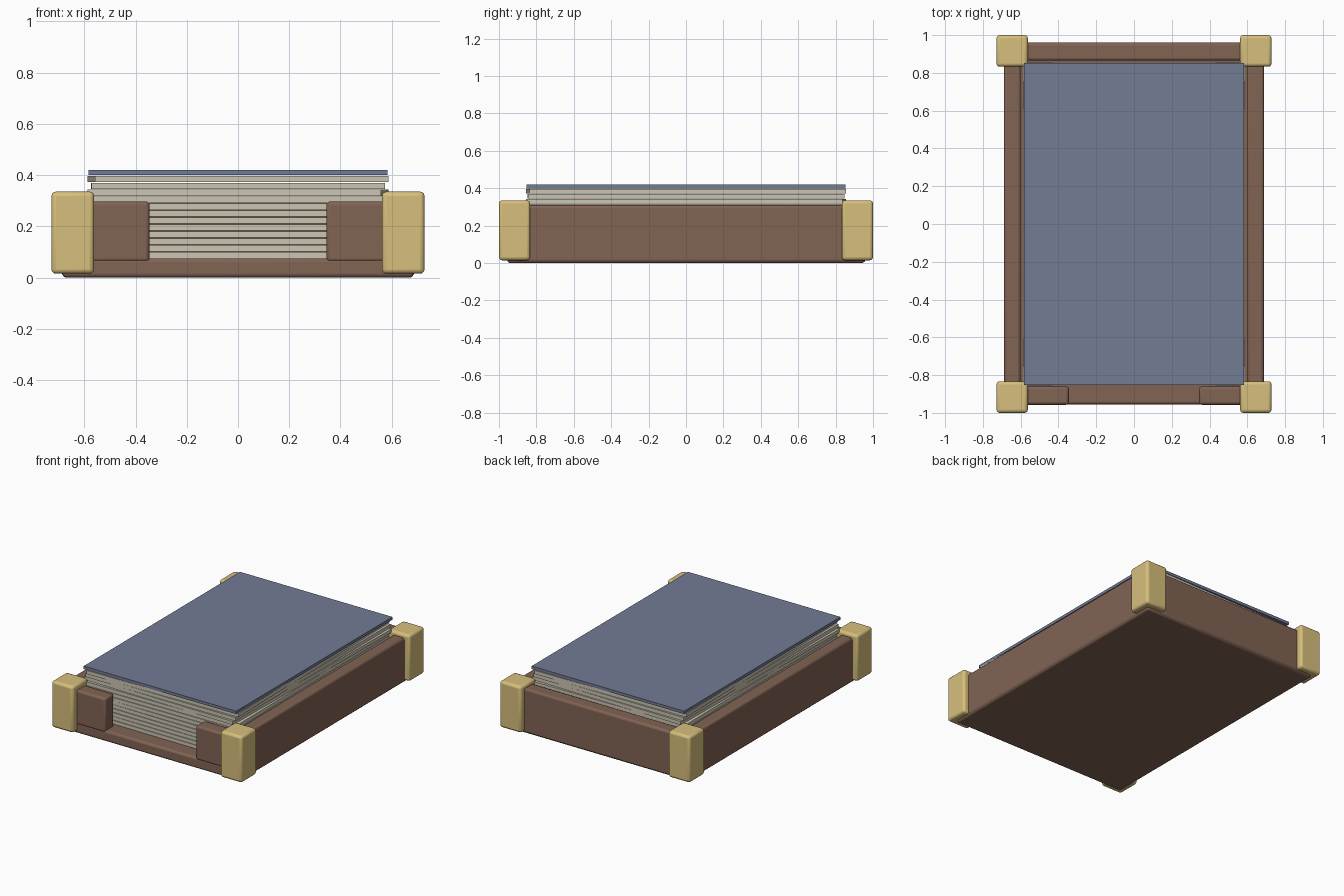
import bpy
import math
import random

random.seed(4)
cube = bpy.data.objects.get("Cube")
if cube:
    bpy.data.objects.remove(cube, do_unlink=True)


def material(name, rgb):
    m = bpy.data.materials.new(name)
    m.use_nodes = True
    m.diffuse_color = (*rgb, 1)
    m.node_tree.nodes["Principled BSDF"].inputs["Base Color"].default_value = (*rgb, 1)
    return m


wood = material("brown wood", (0.22, 0.125, 0.088))
brass = material("pale brass", (0.68, 0.52, 0.20))
paper = material("cream paper", (0.60, 0.56, 0.45))
cover = material("slate blue cover", (0.17, 0.20, 0.30))


def box(name, x, y, z, mat, bevel=0.0, turn=0.0):
    """Box from (min, max) ranges, with optional rounded edges and turn about z."""
    spans = (x, y, z)
    bpy.ops.mesh.primitive_cube_add(size=1, location=[(a + b) / 2 for a, b in spans])
    ob = bpy.context.object
    ob.name = name
    ob.scale = [b - a for a, b in spans]
    bpy.ops.object.transform_apply(location=False, rotation=False, scale=True)
    ob.rotation_euler.z = turn
    ob.data.materials.append(mat)
    if bevel:
        mod = ob.modifiers.new("rounded edges", "BEVEL")
        mod.width = bevel
        mod.segments = 3
        bpy.ops.object.shade_smooth_by_angle(angle=math.radians(40))
    return ob


# Tray floor and walls
box("tray_floor", (-0.685, 0.685), (-0.955, 0.955), (0, 0.075), wood, 0.015)
box("back_wall", (-0.66, 0.66), (0.865, 0.96), (0.004, 0.31), wood, 0.015)
for side, s in (("left", 1), ("right", -1)):
    box(side + "_wall", sorted((s * 0.60, s * 0.688)), (-0.92, 0.92), (0.004, 0.31), wood, 0.015)
    box(side + "_front_lip", sorted((s * 0.345, s * 0.66)), (-0.957, -0.86), (0.06, 0.297), wood, 0.015)
    # Corner caps
    for end, e in (("back", 1), ("front", -1)):
        box(f"{end}_{side}_corner_cap", sorted((s * 0.562, s * 0.728)),
            sorted((e * 0.833, e * 1.0)), (0.015, 0.335), brass, 0.017)

# Loose stack of paper, slightly turned sheet by sheet
count = 12
step = (0.40 - 0.075) / count
for i in range(count):
    turn = math.radians(random.uniform(-0.8, 0.8))
    if i == count - 1:
        turn = math.radians(1)
    elif i == count - 3:
        turn = math.radians(-1)
    z = 0.075 + i * step
    box(f"paper_{i + 1}", (-0.573, 0.573), (-0.846, 0.846), (z, z + step - 0.003), paper, turn=turn)

# Cover board
box("cover_board", (-0.583, 0.583), (-0.853, 0.853), (0.40, 0.42), cover)
